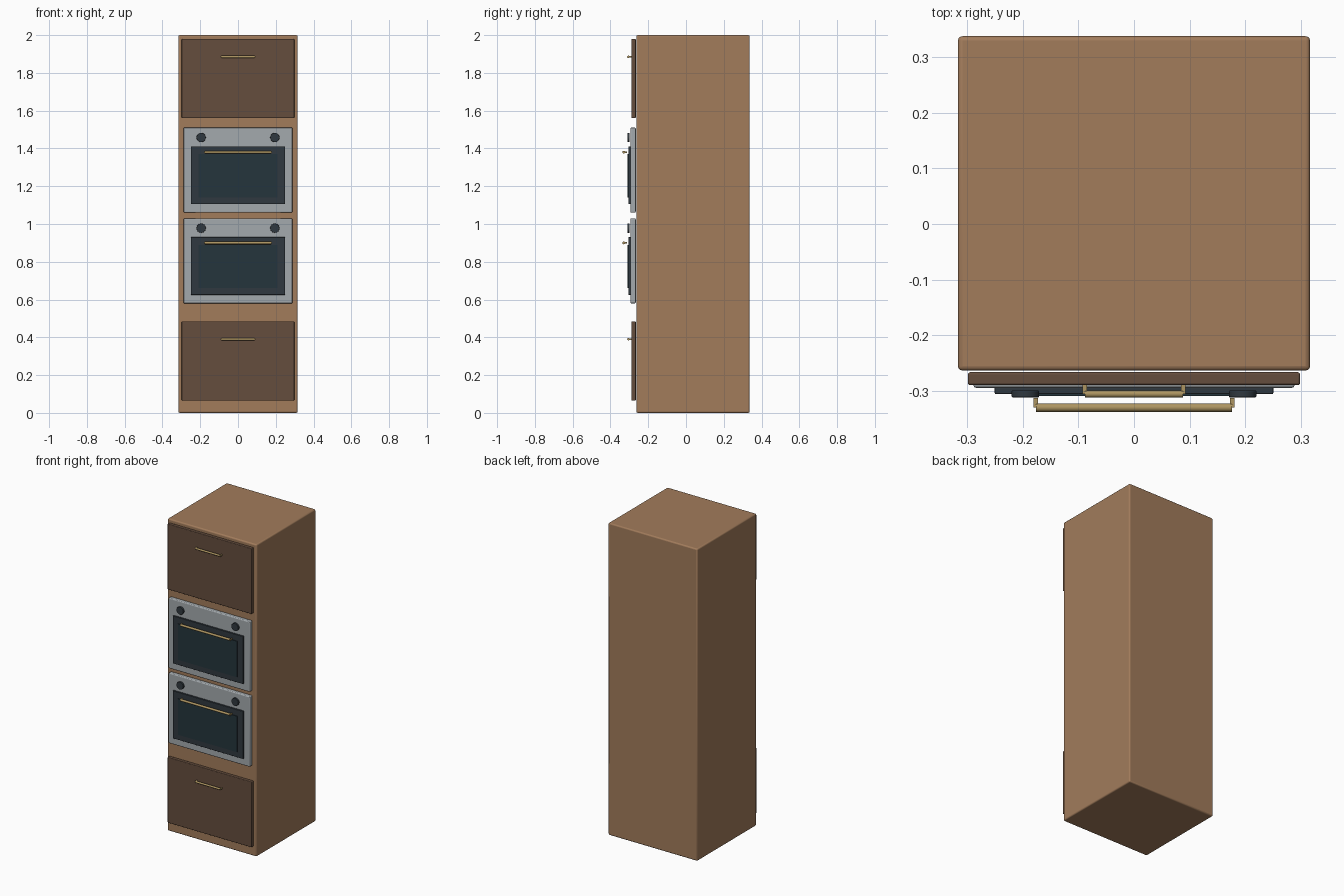
import bpy
import math

if "Cube" in bpy.data.objects:
    bpy.data.objects.remove(bpy.data.objects["Cube"])


def material(name, rgb):
    m = bpy.data.materials.new(name)
    m.diffuse_color = (*rgb, 1)
    m.use_nodes = True
    m.node_tree.nodes["Principled BSDF"].inputs["Base Color"].default_value = m.diffuse_color
    return m


WOOD = material("oak", (0.36, 0.20, 0.105))
DARK = material("dark_wood", (0.13, 0.075, 0.048))
STEEL = material("steel", (0.37, 0.40, 0.42))
BLACK = material("black_trim", (0.03, 0.04, 0.05))
GLASS = material("oven_glass", (0.018, 0.035, 0.045))
BRASS = material("brass", (0.42, 0.30, 0.12))


def finish(ob, name, mat, bevel):
    ob.name = name
    ob.data.materials.append(mat)
    if bevel:
        b = ob.modifiers.new("bevel", 'BEVEL')
        b.width = bevel
        b.segments = 3
    bpy.ops.object.shade_smooth_by_angle(angle=math.radians(35))
    return ob


def box(name, x, y, z, mat, bevel=0.0):
    """Box from (min, max) ranges on each axis."""
    bpy.ops.mesh.primitive_cube_add(size=1, location=[(a + b) / 2 for a, b in (x, y, z)])
    ob = bpy.context.object
    ob.scale = [b - a for a, b in (x, y, z)]
    bpy.ops.object.transform_apply(location=False, rotation=False, scale=True)
    return finish(ob, name, mat, bevel)


def cylinder(name, loc, r, depth, rot, mat, sides, bevel=0.0):
    bpy.ops.mesh.primitive_cylinder_add(vertices=sides, radius=r, depth=depth,
                                        location=loc, rotation=rot)
    return finish(bpy.context.object, name, mat, bevel)


def handle(name, half, y_bar, y_back, z, r):
    """Round bar with a short standoff at each end."""
    cylinder(name + "_bar", (0, y_bar, z), r, half * 2, (0, math.pi / 2, 0), BRASS, 16)
    for side, s in (("left", -1), ("right", 1)):
        c = s * half
        box(f"{name}_{side}_post", (c - 0.004, c + 0.004), (y_bar, y_back),
            (z - 0.004, z + 0.004), BRASS)


# Cabinet carcass
box("cabinet_body", (-0.316, 0.316), (-0.263, 0.337), (0, 2), WOOD, 0.008)

# Upper and lower cupboard fronts
for label, z in (("lower", 0.065), ("upper", 1.56)):
    box(label + "_front_panel", (-0.298, 0.298), (-0.289, -0.266), (z, z + 0.42), DARK, 0.004)
    handle(label + "_panel_handle", 0.088, -0.305, -0.287, z + 0.325, 0.0065)

# Two stacked ovens
for label, z in (("lower", 0.58), ("upper", 1.06)):
    box(label + "_oven_fascia", (-0.288, 0.288), (-0.294, -0.266), (z, z + 0.45), STEEL, 0.005)
    box(label + "_oven_door", (-0.25, 0.25), (-0.305, -0.293), (z + 0.045, z + 0.35), BLACK, 0.002)
    box(label + "_oven_window", (-0.21, 0.21), (-0.309, -0.303), (z + 0.08, z + 0.31), GLASS)
    handle(label + "_oven_handle", 0.176, -0.3295, -0.312, z + 0.32, 0.0075)
    for side, s in (("left", -1), ("right", 1)):
        cylinder(f"{label}_oven_{side}_knob", (s * 0.195, -0.305, z + 0.398), 0.0245, 0.012,
                 (math.pi / 2, 0, 0), BLACK, 32, 0.0015)
